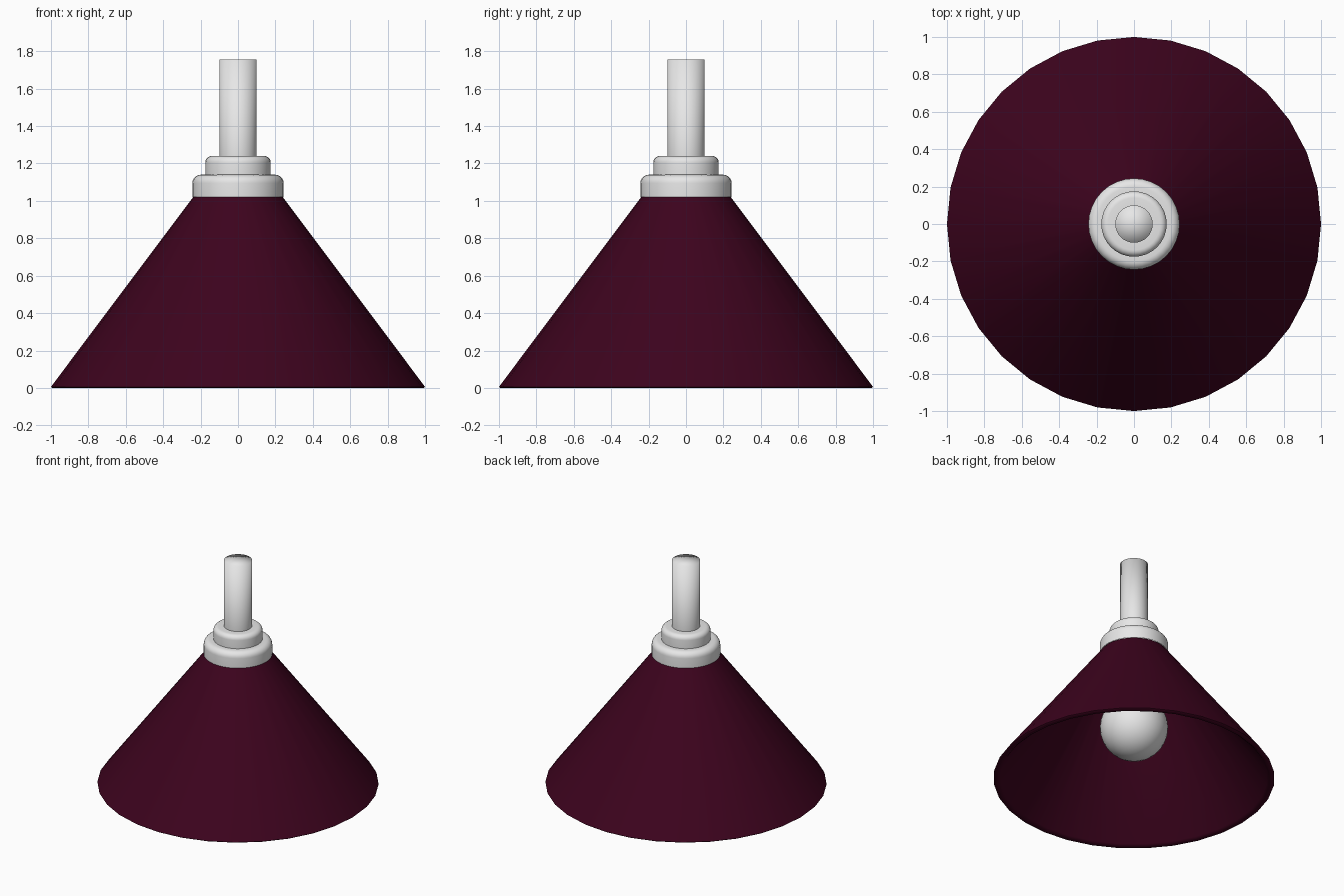
import bpy, bmesh, math

if "Cube" in bpy.data.objects:
    bpy.data.objects.remove(bpy.data.objects["Cube"])


def material(name, rgb):
    m = bpy.data.materials.new(name)
    m.diffuse_color = (*rgb, 1.0)
    m.use_nodes = True
    m.node_tree.nodes["Principled BSDF"].inputs["Base Color"].default_value = m.diffuse_color
    return m


burgundy = material("burgundy", (0.046, 0.001, 0.0125))
light_grey = material("light_grey", (0.8, 0.8, 0.8))


def lathe(name, profile, mat, sides=32, closed=False, angle=35):
    """Spin an (r, z) profile around z; points with r = 0 become poles."""
    bm = bmesh.new()
    rings = []
    for r, z in profile:
        if r == 0:
            rings.append([bm.verts.new((0, 0, z))] * sides)
        else:
            rings.append([bm.verts.new((r * math.cos(2 * math.pi * i / sides),
                                        r * math.sin(2 * math.pi * i / sides), z))
                          for i in range(sides)])
    pairs = list(zip(rings, rings[1:]))
    if closed:
        pairs.append((rings[-1], rings[0]))
    for a, b in pairs:
        for i in range(sides):
            j = (i + 1) % sides
            corners = list(dict.fromkeys((a[i], a[j], b[j], b[i])))
            bm.faces.new(corners)
    bmesh.ops.recalc_face_normals(bm, faces=bm.faces)
    mesh = bpy.data.meshes.new(name)
    bm.to_mesh(mesh)
    bm.free()
    mesh.materials.append(mat)
    ob = bpy.data.objects.new(name, mesh)
    bpy.context.collection.objects.link(ob)
    bpy.ops.object.select_all(action='DESELECT')
    ob.select_set(True)
    bpy.context.view_layer.objects.active = ob
    bpy.ops.object.shade_smooth_by_angle(angle=math.radians(angle))
    return ob


def arc(cr, cz, rad, start, end, steps):
    """Points of an arc in the (r, z) plane, angles in degrees."""
    return [(cr + rad * math.cos(math.radians(start + (end - start) * k / steps)),
             cz + rad * math.sin(math.radians(start + (end - start) * k / steps)))
            for k in range(steps + 1)]


# Thin conical shade with a soft lip, open at the bottom
lathe("lamp_shade", [(0.24, 1.02), (1.0, 0.006), (0.992, 0.0), (0.965, 0.0),
                     (0.95, 0.012), (0.205, 1.005)],
      burgundy, closed=True, angle=75)


# Two stepped collars with rounded shoulders
def collar(name, radius, z0, z1, fillet, inner):
    lathe(name, [(radius, z0)]
          + arc(radius - fillet, z1 - fillet, fillet, 0, 90, 6) + [(inner, z1)], light_grey)


collar("lower_collar", 0.244, 1.02, 1.14, 0.045, 0.17)
collar("upper_collar", 0.175, 1.14, 1.24, 0.035, 0.099)

# Hanging rod, running through the collars down to the bulb
lathe("hanging_rod", [(0.1, 0.63), (0.1, 1.24), (0.1, 1.755), (0, 1.755)],
      light_grey, angle=180)

# Round bulb
globe = arc(0, 0.42, 0.242, -90, 90, 16)
globe[0], globe[-1] = (0, 0.178), (0, 0.662)
lathe("bulb", globe, light_grey)
